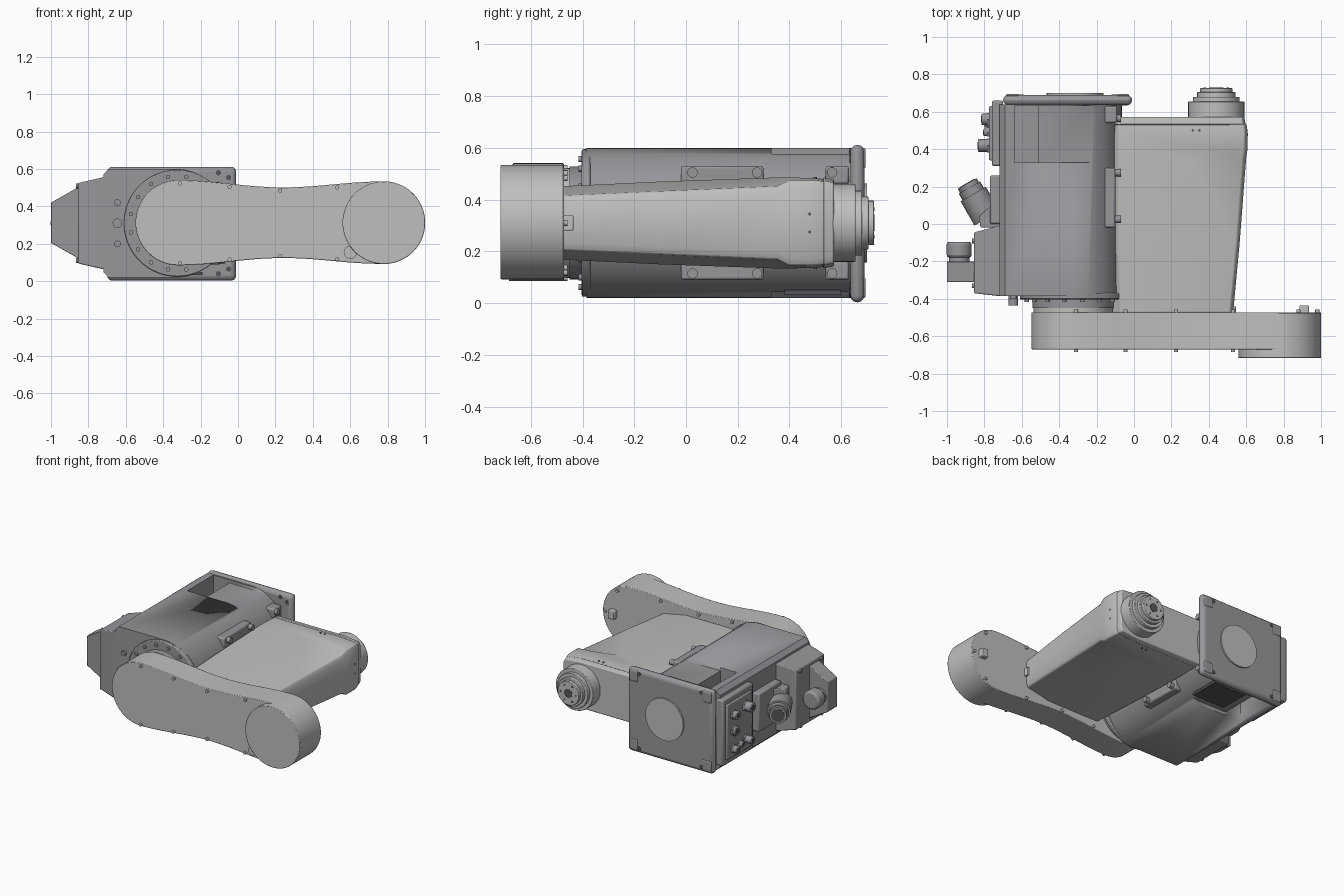
import bpy, bmesh, math
from mathutils import Vector

cube = bpy.data.objects.get("Cube")
if cube:
    bpy.data.objects.remove(cube, do_unlink=True)

CX, CZ = -0.325, 0.31   # main joint axis


def material(name, r, g, b):
    m = bpy.data.materials.new(name)
    m.use_nodes = True
    m.diffuse_color = (r, g, b, 1)
    m.node_tree.nodes["Principled BSDF"].inputs["Base Color"].default_value = (r, g, b, 1)
    return m


LIGHT = material("light grey", 0.52, 0.52, 0.51)
DARK = material("dark grey", 0.31, 0.31, 0.33)
BLACK = material("charcoal", 0.09, 0.09, 0.10)


def finish(bm, name, mat, bevel=0.0, segments=2):
    bmesh.ops.recalc_face_normals(bm, faces=bm.faces)
    me = bpy.data.meshes.new(name)
    bm.to_mesh(me)
    bm.free()
    ob = bpy.data.objects.new(name, me)
    bpy.context.collection.objects.link(ob)
    me.materials.append(mat)
    if bevel:
        mod = ob.modifiers.new("Bevel", "BEVEL")
        mod.width, mod.segments, mod.limit_method = bevel, segments, "ANGLE"
        mod.angle_limit = math.radians(35)
    bpy.ops.object.select_all(action="DESELECT")
    ob.select_set(True)
    bpy.context.view_layer.objects.active = ob
    bpy.ops.object.shade_smooth_by_angle(angle=math.radians(32))
    return ob


def loft(name, mat, rings, bevel=0.0, segments=2):
    """Skin a list of equal-length point rings and cap both ends."""
    bm = bmesh.new()
    vs = [[bm.verts.new(p) for p in ring] for ring in rings]
    n = len(vs[0])
    for a, b in zip(vs, vs[1:]):
        for i in range(n):
            bm.faces.new((a[i], a[(i + 1) % n], b[(i + 1) % n], b[i]))
    bm.faces.new(vs[0])
    bm.faces.new(vs[-1])
    return finish(bm, name, mat, bevel, segments)


def slab(name, mat, profile, y0, y1, bevel=0.0, segments=2):
    return loft(name, mat, [[(x, y, z) for x, z in profile] for y in (y0, y1)], bevel, segments)


def box(name, mat, x, y, z, bevel=0.0, segments=2):
    return slab(name, mat, [(x[0], z[0]), (x[1], z[0]), (x[1], z[1]), (x[0], z[1])], *y, bevel, segments)


def rod(name, mat, start, end, r, r2=None, sides=48, bevel=0.0):
    a, b = Vector(start), Vector(end)
    d = b - a
    bm = bmesh.new()
    bmesh.ops.create_cone(bm, cap_ends=True, segments=sides, radius1=r,
                          radius2=r if r2 is None else r2, depth=d.length)
    rot = d.to_track_quat("Z", "Y")
    for v in bm.verts:
        v.co = rot @ v.co + (a + b) / 2
    return finish(bm, name, mat, bevel)


def arc(cx, cz, rx, rz, a0, a1, n=28):
    return [(cx + rx * math.cos(math.radians(a0 + (a1 - a0) * i / n)),
             cz + rz * math.sin(math.radians(a0 + (a1 - a0) * i / n))) for i in range(n + 1)]


def cut(ob, cutter):
    cutter.hide_render = True
    cutter.hide_set(True)
    mod = ob.modifiers.new("Cut", "BOOLEAN")
    mod.operation, mod.object, mod.solver = "DIFFERENCE", cutter, "EXACT"


# Base housing: square on one side, round on the other
profile = arc(CX, CZ, 0.26, 0.29, -90, 90) + [(-0.69, 0.60), (-0.72, 0.57), (-0.72, 0.05), (-0.69, 0.02)]
housing = slab("base_housing", DARK, profile, -0.385, 0.64)
for side, s in (("top", 1), ("bottom", -1)):
    zs = lambda a, b: tuple(sorted((CZ + s * a, CZ + s * b)))
    cut(housing, box(side + "_pocket_cutter", DARK, (-0.64, -0.51), (0.33, 0.63), zs(0.12, 0.5)))
    cut(housing, slab(side + "_relief_cutter", DARK,
                      [(-0.51, CZ + s * 0.267), (0.1, CZ + s * 0.267), (0.1, CZ + s * 0.5), (-0.51, CZ + s * 0.5)],
                      0.33, 0.63))
    # Bosses and pads on the round side
    box(side + "_side_pad", DARK, (-0.2, -0.10), (-0.02, 0.30), zs(0.12, 0.22), 0.01)
    box(side + "_rear_pad", DARK, (-0.2, -0.09), (0.54, 0.63), zs(0.15, 0.22), 0.01)
    for y in (0.025, 0.275, 0.565):
        rod(side + "_pad_bolt", DARK, (-0.12, y, CZ + s * 0.195), (-0.07, y, CZ + s * 0.195), 0.02, sides=16)
box("bottom_cover", BLACK, (-0.45, -0.19), (0.38, 0.60), (0.032, 0.05))

# Rear mounting plate with corner bolts
box("mounting_plate", DARK, (-0.70, -0.01), (0.635, 0.69), (0.003, 0.612), 0.035, 3)
rod("plate_disc", LIGHT, (-0.315, 0.68, CZ), (-0.315, 0.70, CZ), 0.152, sides=64)
for sx in (-1, 1):
    for sz in (-1, 1):
        for dx, dz in ((0.305, 0.245), (0.25, 0.27)):
            p = (-0.355 + sx * dx, CZ + sz * dz)
            for y in (0.6345, 0.6905):
                rod("plate_bolt_hole", BLACK, (p[0], y - 0.002, p[1]), (p[0], y + 0.002, p[1]), 0.014, sides=16)
        box("plate_corner_lug", DARK, tuple(sorted((-0.355 + sx * 0.33, -0.355 + sx * 0.26))), (0.68, 0.694),
            tuple(sorted((CZ + sz * 0.29, CZ + sz * 0.21))), 0.01)

# Joint flange with bolt ring
rod("joint_ring", DARK, (CX, -0.37, CZ), (CX, -0.403, CZ), 0.285, sides=64, bevel=0.006)
rod("joint_drum", DARK, (CX, -0.39, CZ), (CX, -0.45, CZ), 0.218, sides=64)
rod("joint_spacer", LIGHT, (CX, -0.448, CZ), (CX, -0.475, CZ), 0.212, sides=64)
for i in range(16):
    a = math.tau * (i + 0.5) / 16
    x, z = CX + 0.252 * math.cos(a), CZ + 0.252 * math.sin(a)
    rod("ring_bolt", DARK, (x, -0.40, z), (x, -0.416, z), 0.012, sides=12)
for dz in (-0.11, 0, 0.11):
    rod("stop_pin", DARK, (-0.645, -0.38, CZ + dz), (-0.645, -0.435 + abs(dz) * 0.3, CZ + dz),
        0.026 if dz == 0 else 0.018, sides=12)

# Side cable box, tapered outward
loft("cable_box", DARK, [[(x, y0, CZ - h), (x, y1, CZ - h), (x, y1, CZ + h), (x, y0, CZ + h)]
                         for x, y0, y1, h in ((-0.70, -0.385, -0.0, 0.25), (-0.725, -0.385, -0.01, 0.245),
                                              (-0.855, -0.37, -0.045, 0.215))], 0.006)
slab("cable_hood", DARK, [(-0.85, 0.12), (-0.85, 0.505), (-1.0, 0.42), (-1.0, 0.205)], -0.31, -0.20, 0.004)
rod("hood_neck", DARK, (-0.935, -0.21, CZ), (-0.935, -0.17, CZ), 0.055)
rod("hood_plug", DARK, (-0.935, -0.18, CZ), (-0.935, -0.095, CZ), 0.067, bevel=0.015)
for z in (0.11, 0.51):
    for y in (-0.33, -0.09):
        rod("cable_box_bolt", DARK, (-0.85, y, z), (-0.867, y, z), 0.013, sides=12)

# Angled power connector on a wedge
slab_pts = [(-0.70, -0.02), (-0.82, -0.02), (-0.83, 0.04), (-0.76, 0.10), (-0.70, 0.10)]
loft("connector_wedge", DARK, [[(x, y, z) for x, y in slab_pts] for z in (0.2, 0.42)], 0.006)
axis = Vector((-0.5, 0.87, 0)).normalized()
root = Vector((-0.785, 0.03, CZ))
box("connector_saddle", DARK, (-0.77, -0.70), (0.0, 0.26), (0.17, 0.45), 0.01)
for name, a, b, r, mat in (("connector_body", 0, 0.15, 0.078, DARK), ("connector_collar", 0.14, 0.19, 0.066, DARK),
                           ("connector_cap", 0.18, 0.215, 0.058, DARK), ("connector_face", 0.213, 0.218, 0.045, BLACK)):
    rod(name, mat, root + axis * a, root + axis * b, r, sides=32)

# Service panel with small fittings
box("service_panel", DARK, (-0.76, -0.70), (0.31, 0.66), (0.07, 0.55), 0.01)
box("service_plate", DARK, (-0.775, -0.75), (0.34, 0.63), (0.11, 0.51), 0.006)
for y, z, l, r in ((0.42, 0.43, 0.06, 0.034), (0.42, 0.19, 0.06, 0.026), (0.56, 0.42, 0.04, 0.03),
                   (0.56, 0.17, 0.04, 0.026), (0.49, 0.18, 0.03, 0.02), (0.55, 0.30, 0.025, 0.034)):
    rod("fitting_base", DARK, (-0.77, y, z), (-0.785, y, z), r * 1.25, sides=6)
    rod("fitting", DARK, (-0.77, y, z), (-0.775 - l, y, z), r, sides=24, bevel=0.005)
    rod("fitting_port", BLACK, (-0.774 - l, y, z), (-0.777 - l, y, z), r * 0.55, sides=20)

# Lower arm link: round ends and a slim waist
half = lambda t: 0.228 - 0.008 * t - 0.035 * math.sin(math.pi * t) ** 2
AX, EX = -0.32, 0.78
steps = [i / 28 for i in range(1, 28)]
link = arc(AX, CZ + 0.003, 0.228, 0.228, 90, 270)
link += [(AX + (EX - AX) * t, CZ + 0.003 - half(t)) for t in steps]
link += arc(EX, CZ + 0.003, 0.22, 0.22, -90, 90)
link += [(AX + (EX - AX) * t, CZ + 0.003 + half(t)) for t in reversed(steps)]
slab("lower_arm_link", LIGHT, link, -0.67, -0.472, 0.004)
rod("elbow_cover", LIGHT, (EX, -0.475, CZ + 0.003), (EX, -0.717, CZ + 0.003), 0.221, sides=72, bevel=0.004)
for x in (-0.31, -0.045, 0.225, 0.53):
    h = half((x - AX) / (EX - AX)) - 0.015
    for s in (-1, 1):
        for y0, y1 in ((-0.66, -0.684), (-0.48, -0.458)):
            rod("link_bolt", LIGHT, (x, y0, CZ + s * h), (x, y1, CZ + s * h), 0.011, sides=12)
for a in (-60, 0, 60):
    x, z = EX + 0.2 * math.cos(math.radians(a)), CZ + 0.2 * math.sin(math.radians(a))
    rod("elbow_bolt", LIGHT, (x, -0.48, z), (x, -0.458, z), 0.011, sides=12)
box("elbow_lug", LIGHT, (0.885, 0.935), (-0.48, -0.435), (0.28, 0.34), 0.005)
rod("elbow_stop", LIGHT, (0.60, -0.66, 0.155), (0.60, -0.69, 0.155), 0.035, sides=16)

# Upper arm: tapered casting with sloped shoulders
def arm_ring(y, xs, xr, top, side):
    upper = [(xr, side - 0.03), (xr - 0.015, side), (xs, top), (-0.08, top), (-0.11, top - 0.03)]
    pts = upper + [(x, -h) for x, h in reversed(upper)]
    return [(x, y, CZ + h) for x, h in pts]


loft("upper_arm", LIGHT, [arm_ring(*a) for a in (
    (-0.475, 0.33, 0.53, 0.142, 0.105), (-0.1, 0.31, 0.565, 0.16, 0.122),
    (0.355, 0.29, 0.60, 0.176, 0.142), (0.40, 0.45, 0.607, 0.176, 0.165),
    (0.50, 0.45, 0.607, 0.173, 0.165), (0.535, 0.45, 0.60, 0.17, 0.16))], 0.006)
loft("arm_end_cap", LIGHT, [arm_ring(*a) for a in (
    (0.53, 0.45, 0.597, 0.176, 0.163), (0.572, 0.45, 0.59, 0.168, 0.155))], 0.006)
for s in (-1, 1):
    for x in (0.315, 0.35):
        rod("arm_pin_hole", BLACK, (x, 0.50, CZ + s * 0.172), (x, 0.50, CZ + s * 0.177), 0.007, sides=12)
    rod("arm_side_hole", BLACK, (0.603, 0.478, CZ + s * 0.035), (0.609, 0.478, CZ + s * 0.035), 0.006, sides=12)
box("arm_side_latch", LIGHT, (0.50, 0.545), (-0.472, -0.44), (0.28, 0.34), 0.003)

# Wrist: stepped flanges
WX = 0.44
for name, y0, y1, r, mat in (("wrist_housing", 0.56, 0.655, 0.15, LIGHT), ("wrist_step", 0.65, 0.68, 0.125, LIGHT),
                             ("wrist_ring", 0.675, 0.705, 0.102, LIGHT), ("wrist_flange", 0.70, 0.727, 0.086, LIGHT),
                             ("wrist_bore", 0.724, 0.729, 0.032, BLACK)):
    rod(name, mat, (WX, y0, CZ), (WX, y1, CZ), r, sides=64, bevel=0.003 if mat == LIGHT else 0)
for i in range(6):
    a = math.tau * i / 6
    x, z = WX + 0.062 * math.cos(a), CZ + 0.062 * math.sin(a)
    rod("flange_hole", BLACK, (x, 0.725, z), (x, 0.7285, z), 0.007, sides=12)
